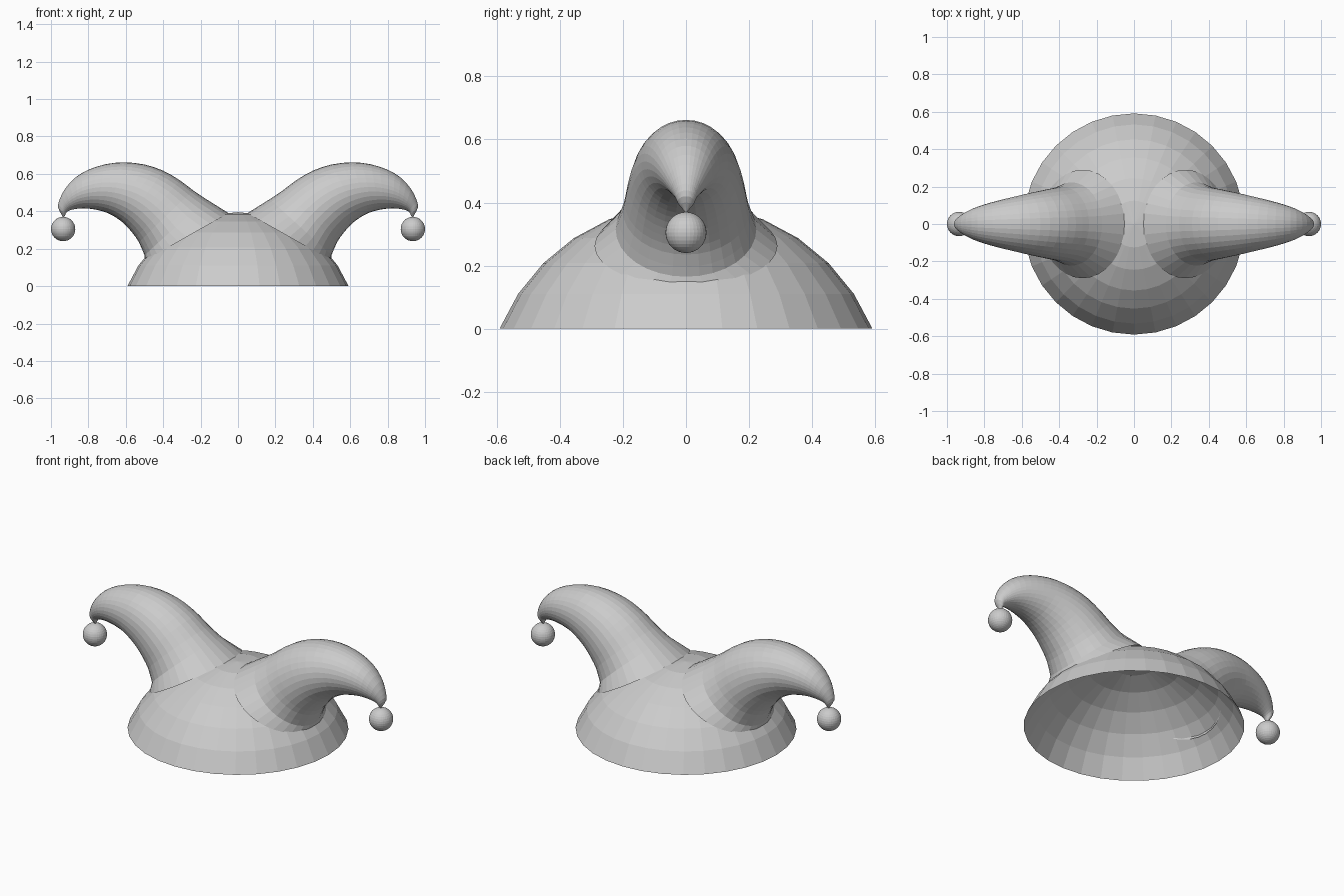
import bpy, bmesh, math
from mathutils import Vector

if "Cube" in bpy.data.objects:
    bpy.data.objects.remove(bpy.data.objects["Cube"])

SIDES = 32


def make_object(name, bm, mirrored=False):
    bmesh.ops.recalc_face_normals(bm, faces=bm.faces[:])
    mesh = bpy.data.meshes.new(name)
    bm.to_mesh(mesh)
    bm.free()
    obj = bpy.data.objects.new(name, mesh)
    bpy.context.collection.objects.link(obj)
    if mirrored:
        obj.modifiers.new("Mirror", 'MIRROR').use_mirror_merge = False
    return obj


def bridge(bm, a, b):
    for i in range(SIDES):
        j = (i + 1) % SIDES
        bm.faces.new((a[i], a[j], b[j], b[i]))


def fan(bm, ring, co):
    tip = bm.verts.new(co)
    for i in range(SIDES):
        bm.faces.new((ring[i], ring[(i + 1) % SIDES], tip))


def spline(p, i, t):
    # Catmull-Rom step between p[i] and p[i + 1]
    a, b, c, d = (p[max(0, min(len(p) - 1, i + k))] for k in (-1, 0, 1, 2))
    return 0.5 * (2 * b + (c - a) * t + (2 * a - 5 * b + 4 * c - d) * t * t
                  + (3 * b - a - 3 * c + d) * t ** 3)


# Cap: open spherical dome
R = 0.64
drop = R * math.cos(math.radians(67.5))
bm = bmesh.new()
prev = None
for k in range(6, 0, -1):
    a = math.radians(11.25 * k)
    ring = [bm.verts.new((R * math.sin(a) * math.cos(math.tau * i / SIDES),
                          R * math.sin(a) * math.sin(math.tau * i / SIDES),
                          R * math.cos(a) - drop)) for i in range(SIDES)]
    if prev:
        bridge(bm, prev, ring)
    prev = ring
fan(bm, prev, (0, 0, R - drop))
make_object("cap_dome", bm)

# Drooping horns: rings spanning upper and lower outline points (x, z)
outline = [
    (.17, .465, .50, .165), (.24, .512, .53, .235), (.31, .565, .565, .285),
    (.40, .617, .605, .33), (.50, .65, .65, .365), (.61, .662, .70, .392),
    (.71, .651, .755, .408), (.80, .622, .805, .415), (.87, .58, .85, .415),
    (.925, .52, .89, .408), (.955, .46, .913, .398), (.962, .42, .922, .385),
    (.945, .385, .926, .375)]
keys = [Vector(o) for o in outline]
rings = [(spline(keys, i, t), None) for i in range(len(keys) - 1) for t in (0, .5)]
rings.append((keys[-1], None))
# Flared foot blending into the dome
rings.insert(0, (Vector((.05, .39, .50, .135)), .29))

bm = bmesh.new()
prev = None
for o, width in rings:
    up, low = Vector((o[0], 0, o[1])), Vector((o[2], 0, o[3]))
    mid, half = (up + low) / 2, (up - low) / 2
    w = width or half.length
    ring = []
    for i in range(SIDES):
        a = math.tau * i / SIDES
        ring.append(bm.verts.new(mid + half * math.cos(a)
                                 + Vector((0, w * math.sin(a), 0))))
    if prev:
        bridge(bm, prev, ring)
    prev = ring
fan(bm, prev, (.934, 0, .365))
make_object("horns", bm, mirrored=True)

# Bells hanging from the tips
bm = bmesh.new()
bmesh.ops.create_uvsphere(bm, u_segments=32, v_segments=16, radius=.065)
bmesh.ops.translate(bm, verts=bm.verts[:], vec=(.935, 0, .305))
make_object("bells", bm, mirrored=True)
